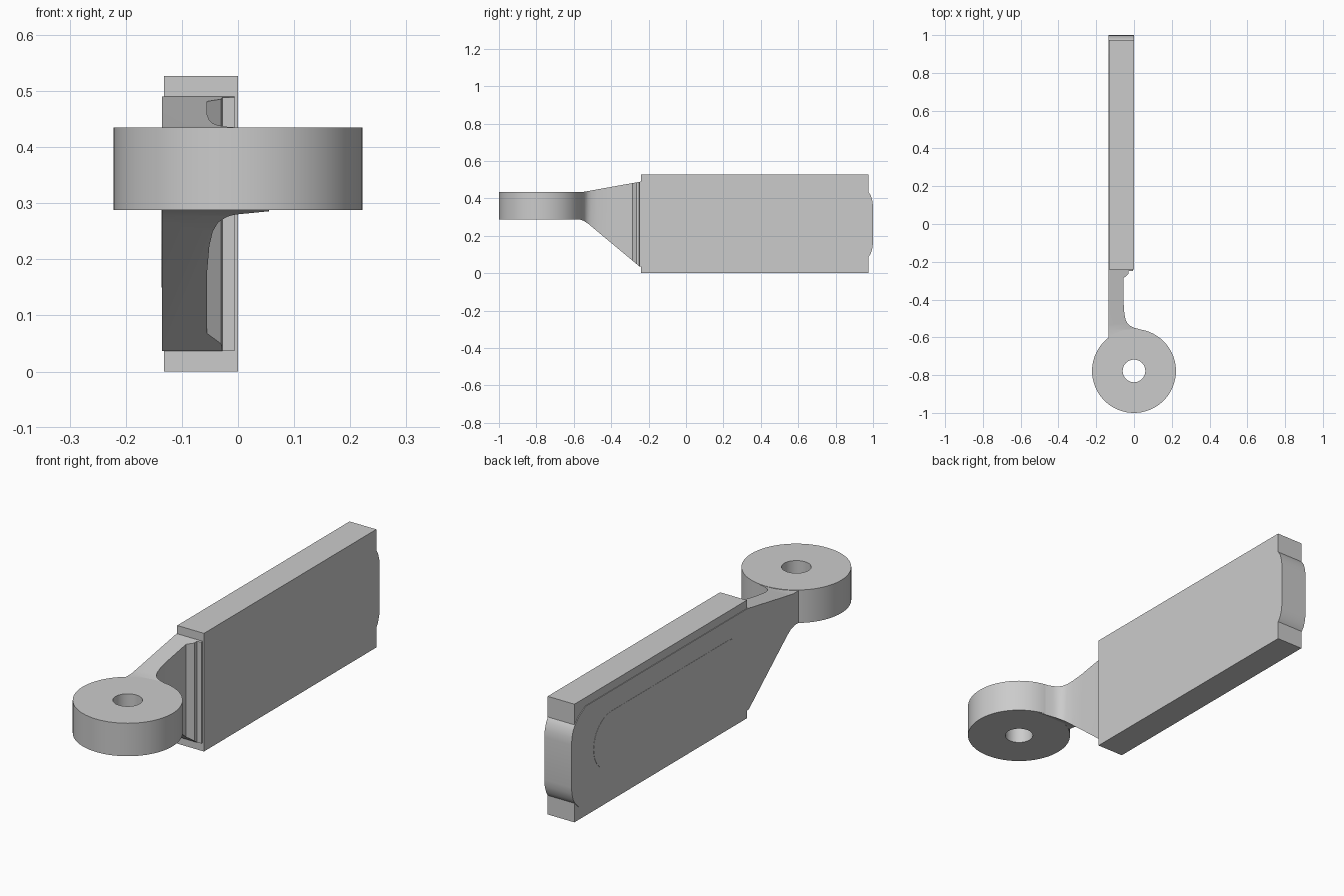
import bpy
import bmesh
from math import cos, sin, pi, radians
from mathutils import Vector

old = bpy.data.objects.get("Cube")
if old:
    bpy.data.objects.remove(old, do_unlink=True)

grey = bpy.data.materials.new("light grey")
grey.use_nodes = True
grey.diffuse_color = (0.6, 0.6, 0.6, 1)
grey.node_tree.nodes["Principled BSDF"].inputs["Base Color"].default_value = (0.6, 0.6, 0.6, 1)


def arc(cx, cy, r, start, end, steps):
    """Points along a circular arc, angles in degrees."""
    angles = [radians(start + (end - start) * i / steps) for i in range(steps + 1)]
    return [(cx + r * cos(a), cy + r * sin(a)) for a in angles]


def prism(name, points, axis, low, high):
    """Extrude an outline: (y, z) points along X, or (x, y) points along Z."""
    bm = bmesh.new()
    place = (lambda p: (low, *p)) if axis == "X" else (lambda p: (*p, low))
    step = Vector((high - low, 0, 0)) if axis == "X" else Vector((0, 0, high - low))
    face = bm.faces.new([bm.verts.new(place(p)) for p in points])
    new = bmesh.ops.extrude_face_region(bm, geom=[face])["geom"]
    bmesh.ops.translate(bm, vec=step, verts=[v for v in new if isinstance(v, bmesh.types.BMVert)])
    bmesh.ops.recalc_face_normals(bm, faces=bm.faces)
    mesh = bpy.data.meshes.new(name)
    bm.to_mesh(mesh)
    bm.free()
    mesh.materials.append(grey)
    obj = bpy.data.objects.new(name, mesh)
    bpy.context.collection.objects.link(obj)
    return obj


def boolean(obj, cutter, operation):
    mod = obj.modifiers.new(operation.lower(), "BOOLEAN")
    mod.operation = operation
    mod.solver = "EXACT"
    mod.object = cutter
    select(obj)
    bpy.ops.object.modifier_apply(modifier=mod.name)
    bpy.data.objects.remove(cutter, do_unlink=True)


def select(obj):
    bpy.ops.object.select_all(action="DESELECT")
    obj.select_set(True)
    bpy.context.view_layer.objects.active = obj


def smooth(obj):
    select(obj)
    bpy.ops.object.shade_smooth_by_angle(angle=radians(30))


# Rectangular handle block
prism("handle_block", [(-0.24, 0), (0.975, 0), (0.975, 0.527), (-0.24, 0.527)],
      "X", -0.132, 0)

# Core running through the block, with the rounded tongue at its back end
lower = [(0.95, 0.06), (0.975, 0.085), (0.988, 0.105), (0.997, 0.135), (1, 0.165)]
upper = [(y, 0.52 - z) for y, z in reversed(lower)]
core = prism("core_and_tongue",
             [(-0.24, 0.037), (0.9, 0.037)] + lower + upper + [(0.9, 0.49), (-0.24, 0.49)],
             "X", -0.135, -0.001)
smooth(core)

# Faint raised panel on the side of the core
panel = arc(-0.1, 0.275, 0.125, 270, 90, 16) + arc(0.72, 0.275, 0.125, 90, -90, 16)
prism("side_panel", panel, "X", -0.136, -0.13)

# Tapered neck: plan outline trimmed by the side outline
plan = [(-0.135, -0.24), (-0.135, -0.6), (-0.08, -0.66), (0.04, -0.66), (0.055, -0.565),
        (0.025, -0.556), (0, -0.549), (-0.02, -0.54), (-0.035, -0.526), (-0.045, -0.505),
        (-0.051, -0.475), (-0.055, -0.42), (-0.055, -0.287), (-0.03, -0.265),
        (-0.028, -0.25), (-0.006, -0.248), (-0.006, -0.24)]
side = [(-0.2, 0.037), (-0.25, 0.037), (-0.52, 0.262), (-0.545, 0.279), (-0.575, 0.289),
        (-0.7, 0.29), (-0.7, 0.433), (-0.56, 0.433), (-0.53, 0.438), (-0.24, 0.49),
        (-0.2, 0.49)]
neck = prism("neck", plan, "Z", -0.1, 0.7)
boolean(neck, prism("neck_trim", side, "X", -0.3, 0.3), "INTERSECT")
smooth(neck)

# Round eye with a through hole
eye = prism("round_eye", arc(0, -0.778, 0.222, 0, 360, 72)[:-1], "Z", 0.288, 0.435)
boolean(eye, prism("eye_hole", arc(0, -0.778, 0.06, 0, 360, 40)[:-1], "Z", 0.1, 0.6), "DIFFERENCE")
smooth(eye)
